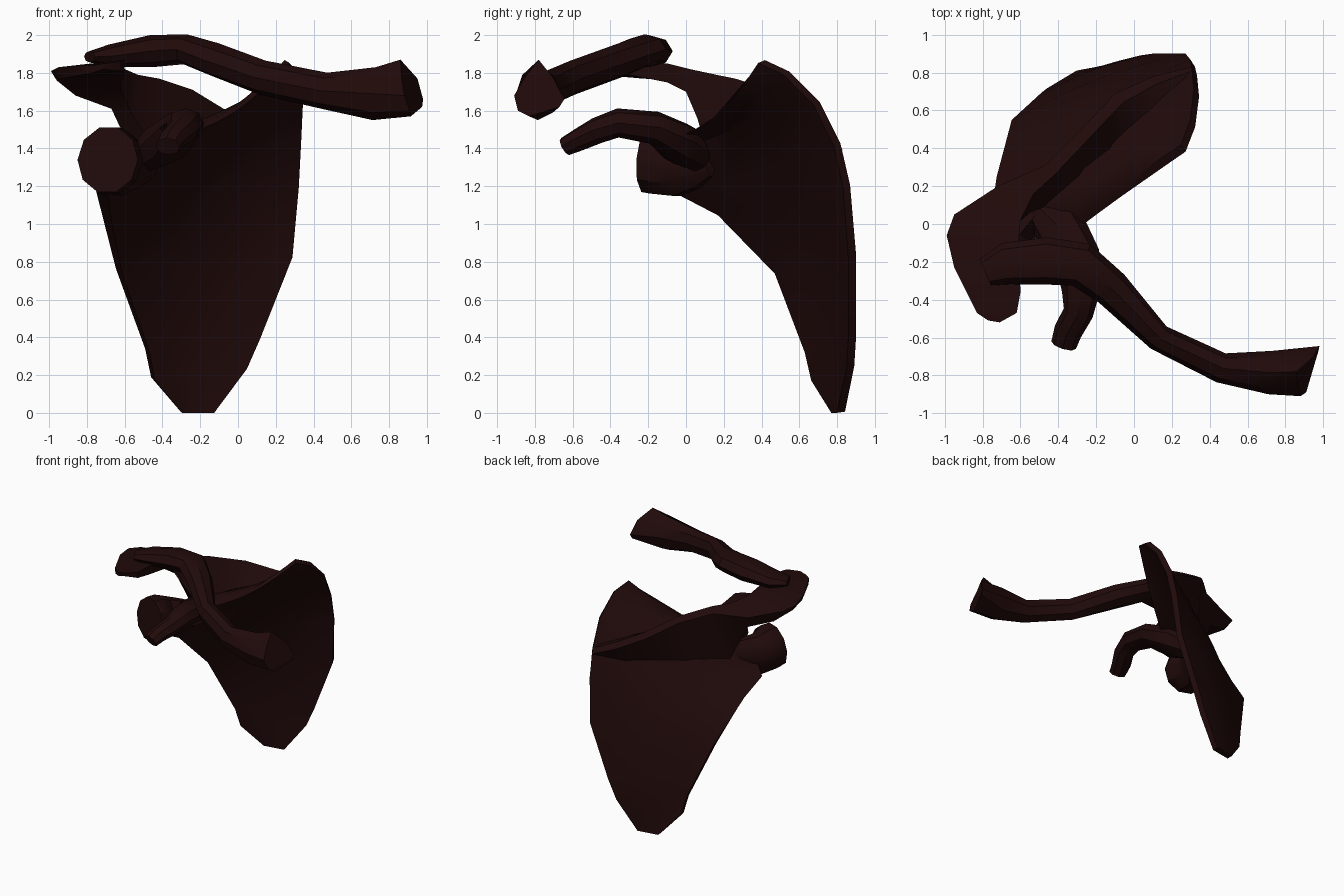
import bpy, bmesh, math
from mathutils import Vector

cube = bpy.data.objects.get("Cube")
if cube:
    bpy.data.objects.remove(cube, do_unlink=True)

# One dark brown material for everything
mat = bpy.data.materials.new("dark_brown")
COLOUR = (0.015, 0.003, 0.003, 1)
mat.diffuse_color = COLOUR
mat.use_nodes = True
bsdf = mat.node_tree.nodes["Principled BSDF"]
bsdf.inputs["Base Color"].default_value = COLOUR
bsdf.inputs["Roughness"].default_value = 0.8


def loft(name, rings, angle=35):
    """Skin a closed surface through rings that share a point count."""
    bm = bmesh.new()
    loops = [[bm.verts.new(p) for p in ring] for ring in rings]
    n = len(loops[0])
    for a, b in zip(loops, loops[1:]):
        for i in range(n):
            j = (i + 1) % n
            bm.faces.new((a[i], a[j], b[j], b[i]))
    bm.faces.new(loops[0][::-1])
    bm.faces.new(loops[-1])
    bmesh.ops.recalc_face_normals(bm, faces=bm.faces)
    mesh = bpy.data.meshes.new(name)
    bm.to_mesh(mesh)
    bm.free()
    mesh.materials.append(mat)
    obj = bpy.data.objects.new(name, mesh)
    bpy.context.collection.objects.link(obj)
    bpy.ops.object.select_all(action='DESELECT')
    obj.select_set(True)
    bpy.context.view_layer.objects.active = obj
    bpy.ops.object.shade_smooth_by_angle(angle=math.radians(angle))
    return obj


def path_rings(stations, sides=8):
    """Elliptical rings along a path; each station is x, y, z, half width, half height."""
    pts = [Vector(s[:3]) for s in stations]
    rings = []
    for i, s in enumerate(stations):
        d = (pts[min(i + 1, len(pts) - 1)] - pts[max(i - 1, 0)]).normalized()
        side = d.cross(Vector((0, 0, 1))).normalized()
        up = side.cross(d)
        ring = []
        for k in range(sides):
            a = 2 * math.pi * k / sides
            ring.append(pts[i] + side * math.cos(a) * s[3] + up * math.sin(a) * s[4])
        rings.append(ring)
    return rings


# Collar bone: S-shaped bar, flat at the outer end, with a slanted flared inner end
collar = path_rings([
    (-0.785, -0.255, 1.885, 0.075, 0.03),
    (-0.68, -0.21, 1.89, 0.11, 0.06),
    (-0.46, -0.195, 1.915, 0.125, 0.085),
    (-0.28, -0.215, 1.925, 0.12, 0.08),
    (-0.12, -0.34, 1.87, 0.10, 0.09),
    (0.13, -0.60, 1.775, 0.072, 0.092),
    (0.46, -0.76, 1.705, 0.08, 0.097),
    (0.72, -0.785, 1.69, 0.115, 0.14)])
collar.append([
    (0.88, -0.91, 1.68), (0.865, -0.85, 1.78), (0.86, -0.78, 1.87), (0.95, -0.70, 1.77),
    (0.98, -0.645, 1.66), (0.975, -0.67, 1.62), (0.915, -0.83, 1.57), (0.91, -0.89, 1.60)])
loft("collar_bone", collar)

# Shoulder blade: rows of outer edge, inner edge, backward bulge, sag, edge thickness
blade_rows = [
    ((-0.30, 0.79, 0.00), (-0.13, 0.82, 0.00), 0.00, 0, 0.022),
    ((-0.45, 0.69, 0.18), (0.04, 0.87, 0.24), 0.02, 0, 0.03),
    ((-0.48, 0.66, 0.33), (0.11, 0.88, 0.40), 0.03, 0, 0.035),
    ((-0.63, 0.51, 0.75), (0.28, 0.88, 0.83), 0.05, 0, 0.045),
    ((-0.70, 0.21, 1.06), (0.31, 0.85, 1.20), 0.06, 0, 0.05),
    ((-0.72, 0.01, 1.17), (0.32, 0.80, 1.42), 0.06, 0, 0.06),
    ((-0.58, -0.04, 1.40), (0.33, 0.69, 1.64), 0.045, 0, 0.06),
    ((-0.36, 0.03, 1.47), (0.31, 0.53, 1.80), 0.015, 0.03, 0.045),
    ((-0.28, 0.03, 1.49), (0.26, 0.40, 1.86), 0.00, 0.06, 0.035)]
COLS = 8
rings = []
for outer, inner, bulge, sag, edge in blade_rows:
    a, b = Vector(outer), Vector(inner)
    d = (b - a).normalized()
    back = Vector((-d.y, d.x, 0.3)).normalized()
    front_pts, back_pts = [], []
    for k in range(COLS + 1):
        u = k / COLS
        arch = math.sin(math.pi * u)
        p = a.lerp(b, u) + back * bulge * arch - Vector((0, 0, sag * arch))
        # Thick outer border fading into a thin plate
        t = 0.023 + (edge - 0.023) * (1 - u) ** 3
        front_pts.append(p - back * t)
        back_pts.append(p + back * t)
    ring = front_pts + back_pts[::-1]
    for p in ring:
        p.z = max(p.z, 0)
    rings.append(ring)
loft("shoulder_blade", rings, 40)

# Ridge across the back, widening into the flat shoulder tip:
# each section is outer top, inner top, inner bottom, outer bottom
loft("ridge_and_shoulder_tip", [
    [(-.77, -.51, 1.84), (-.71, -.52, 1.85), (-.71, -.51, 1.82), (-.77, -.50, 1.80)],
    [(-.83, -.47, 1.84), (-.62, -.47, 1.86), (-.62, -.46, 1.81), (-.83, -.46, 1.79)],
    [(-.95, -.23, 1.83), (-.60, -.36, 1.87), (-.60, -.35, 1.80), (-.93, -.23, 1.77)],
    [(-.99, -.06, 1.81), (-.61, -.10, 1.85), (-.62, -.10, 1.75), (-.96, -.06, 1.76)],
    [(-.95, .05, 1.79), (-.60, .02, 1.82), (-.62, .00, 1.70), (-.86, .05, 1.68)],
    [(-.72, .20, 1.73), (-.53, .16, 1.79), (-.55, .06, 1.56), (-.67, .12, 1.61)],
    [(-.47, .31, 1.74), (-.42, .26, 1.77), (-.45, .10, 1.42), (-.53, .18, 1.31)],
    [(-.28, .50, 1.68), (-.24, .45, 1.71), (-.27, .25, 1.46), (-.33, .37, 1.30)],
    [(-.10, .69, 1.57), (-.06, .64, 1.60), (-.10, .39, 1.52), (-.15, .53, 1.33)],
    [(.10, .78, 1.47), (.12, .74, 1.51), (.11, .59, 1.51), (.08, .70, 1.34)],
    [(.30, .83, 1.39), (.31, .81, 1.43), (.31, .77, 1.45), (.30, .80, 1.37)]])

# Socket: flat-faced disc on a neck that tapers into the blade
loft("socket", path_rings([
    (-0.69, -0.205, 1.34, 0.17, 0.18),
    (-0.67, -0.15, 1.335, 0.175, 0.185),
    (-0.64, -0.04, 1.31, 0.125, 0.17),
    (-0.54, 0.06, 1.32, 0.08, 0.13),
    (-0.45, 0.13, 1.33, 0.03, 0.08)], 10))

# Hooked process in front of the socket
loft("front_hook", path_rings([
    (-0.50, 0.08, 1.36, 0.08, 0.09),
    (-0.39, -0.03, 1.425, 0.145, 0.115),
    (-0.30, -0.17, 1.51, 0.12, 0.088),
    (-0.28, -0.36, 1.535, 0.10, 0.077),
    (-0.295, -0.47, 1.495, 0.08, 0.07),
    (-0.35, -0.57, 1.445, 0.075, 0.06),
    (-0.372, -0.64, 1.41, 0.068, 0.05)]))
